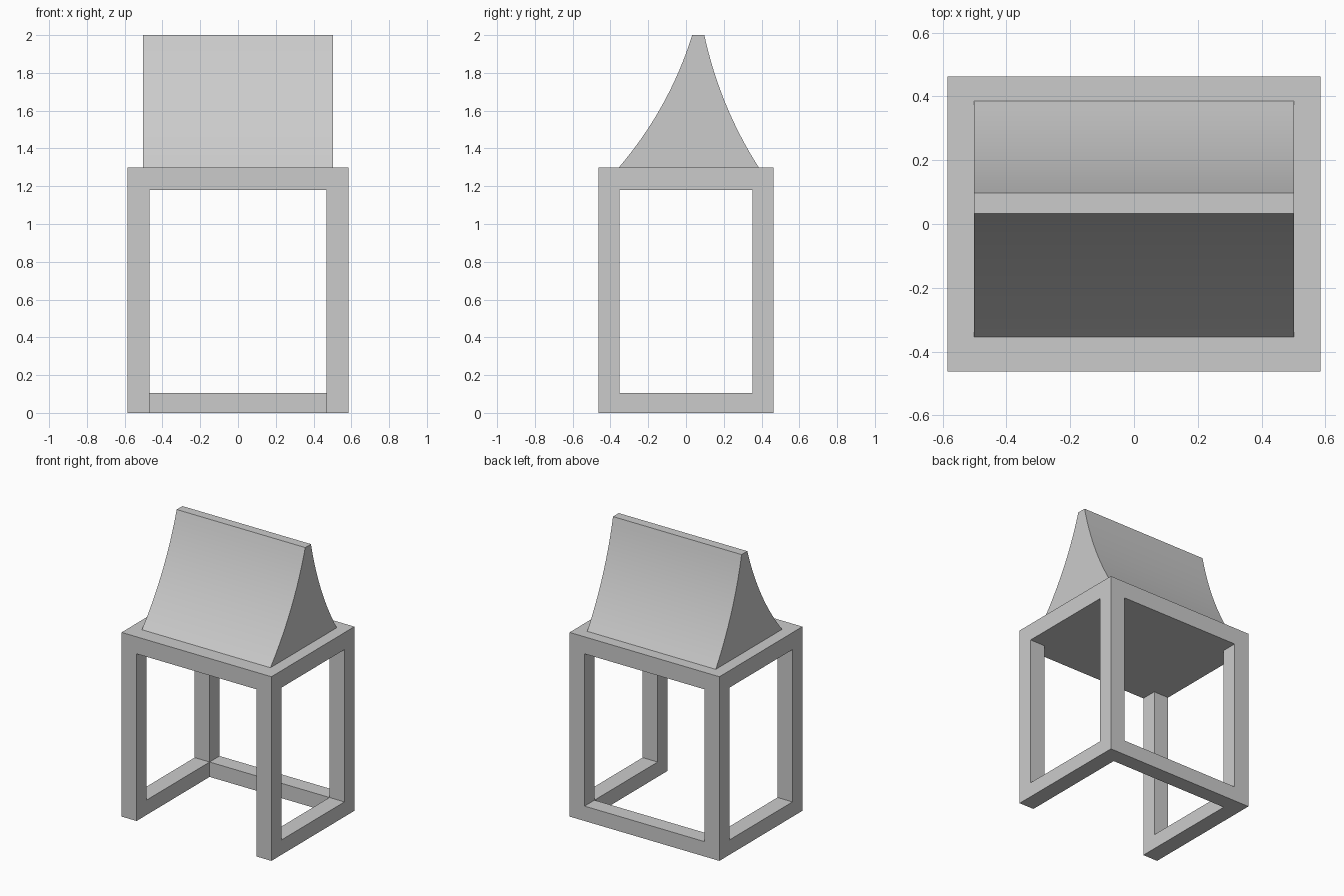
import bpy
import bmesh
from mathutils import Vector

cube = bpy.data.objects.get("Cube")
if cube:
    bpy.data.objects.remove(cube, do_unlink=True)

# Single plain grey
grey = bpy.data.materials.new("plain grey")
grey.use_nodes = True
colour = (0.6, 0.6, 0.6, 1.0)
grey.diffuse_color = colour
grey.node_tree.nodes["Principled BSDF"].inputs["Base Color"].default_value = colour


def make_object(name, bm):
    bmesh.ops.recalc_face_normals(bm, faces=bm.faces)
    mesh = bpy.data.meshes.new(name)
    bm.to_mesh(mesh)
    bm.free()
    mesh.materials.append(grey)
    obj = bpy.data.objects.new(name, mesh)
    bpy.context.collection.objects.link(obj)
    return obj


# Frame: grid cells of posts, floor rails and top slab, skinned as one solid
XS = (-0.585, -0.468, 0.468, 0.585)
YS = (-0.463, -0.352, 0.352, 0.463)
ZS = (0.0, 0.105, 1.18, 1.3)


def filled(i, j, k):
    if not all(0 <= n <= 2 for n in (i, j, k)):
        return False
    if k == 2:                       # slab
        return True
    if i != 1 and j != 1:            # corner posts
        return True
    return k == 0 and (i != 1 or j == 2)   # side and back rails, front open


def build_frame():
    bm = bmesh.new()
    cells = [(i, j, k) for i in range(3) for j in range(3) for k in range(3)]
    for cell in cells:
        if not filled(*cell):
            continue
        for axis in range(3):
            for side in (0, 1):
                near = list(cell)
                near[axis] += 2 * side - 1
                if filled(*near):
                    continue
                corners = []
                for a, b in ((0, 0), (1, 0), (1, 1), (0, 1)):
                    p = list(cell)
                    p[axis] += side
                    p[(axis + 1) % 3] += a
                    p[(axis + 2) % 3] += b
                    corners.append(bm.verts.new((XS[p[0]], YS[p[1]], ZS[p[2]])))
                bm.faces.new(corners)
    bmesh.ops.remove_doubles(bm, verts=bm.verts, dist=0.0001)
    bmesh.ops.recalc_face_normals(bm, faces=bm.faces)
    bmesh.ops.dissolve_limit(bm, angle_limit=0.01, verts=bm.verts, edges=bm.edges)
    return make_object("frame", bm)


# Hood: curved, lopsided gable profile extruded along x
def bow(start, mid, end, steps=16):
    a, b, c = (Vector(p) for p in (start, mid, end))
    return [a * (1 - t) ** 2 + b * 2 * t * (1 - t) + c * t * t
            for t in (n / steps for n in range(steps + 1))]


def build_hood():
    front = bow((-0.355, 1.3), (-0.09, 1.61), (0.033, 2.0))
    back = bow((0.097, 2.0), (0.18, 1.62), (0.385, 1.3))
    bm = bmesh.new()
    end = bm.faces.new([bm.verts.new((-0.502, y, z)) for y, z in front + back])
    pushed = bmesh.ops.extrude_face_region(bm, geom=[end], use_keep_orig=True)
    moved = [g for g in pushed["geom"] if isinstance(g, bmesh.types.BMVert)]
    bmesh.ops.translate(bm, verts=moved, vec=(1.004, 0, 0))
    return make_object("hood", bm)


build_frame()
hood = build_hood()
bpy.ops.object.select_all(action="DESELECT")
hood.select_set(True)
bpy.context.view_layer.objects.active = hood
bpy.ops.object.shade_smooth_by_angle(angle=0.5)
